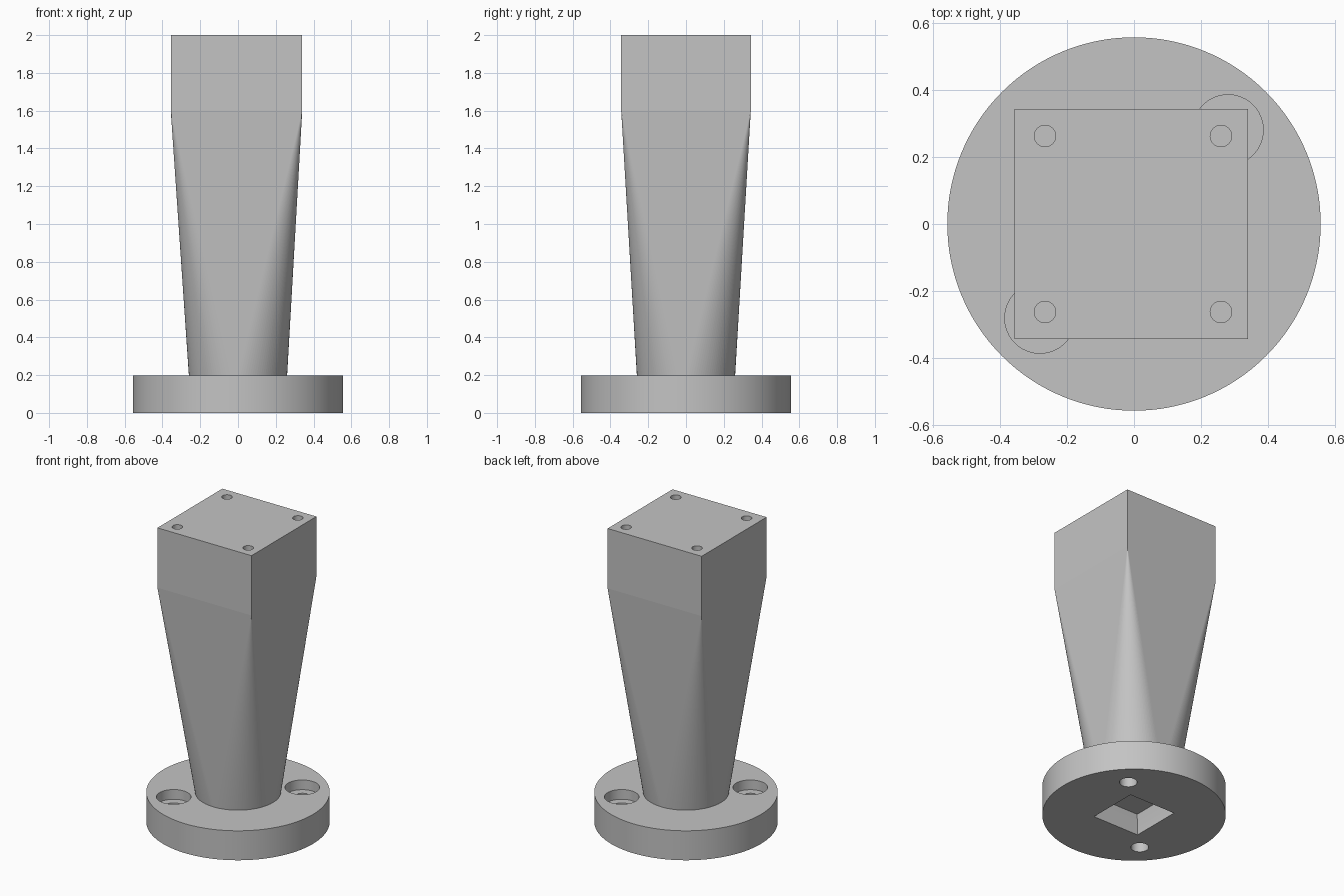
import bpy
import bmesh
from math import sin, cos, tau, radians

cube = bpy.data.objects.get("Cube")
if cube:
    bpy.data.objects.remove(cube, do_unlink=True)

grey = bpy.data.materials.new("light_grey")
grey.use_nodes = True
grey.diffuse_color = (0.55, 0.55, 0.55, 1)
grey.node_tree.nodes["Principled BSDF"].inputs["Base Color"].default_value = grey.diffuse_color

BASE_R, BASE_H = 0.556, 0.197
NECK_R, BLOCK_Z, TOP_Z = 0.26, 1.6, 2.0
HALF_X, HALF_Y, SHIFT = 0.348, 0.343, -0.008
CORNERS = [(1, 1), (-1, 1), (-1, -1), (1, -1)]


def finish(name, bm):
    bmesh.ops.recalc_face_normals(bm, faces=bm.faces)
    mesh = bpy.data.meshes.new(name)
    bm.to_mesh(mesh)
    bm.free()
    mesh.materials.append(grey)
    obj = bpy.data.objects.new(name, mesh)
    bpy.context.collection.objects.link(obj)
    return obj


def cylinder(name, r, x, y, z0, z1, sides=48):
    bpy.ops.mesh.primitive_cylinder_add(vertices=sides, radius=r, depth=z1 - z0,
                                        location=(x, y, (z0 + z1) / 2))
    obj = bpy.context.object
    obj.name = name
    obj.data.materials.append(grey)
    return obj


def square_stack(name, rings):
    """Closed solid through square rings given as (half width, height)."""
    bm = bmesh.new()
    loops = [[bm.verts.new((sx * h, sy * h, z)) for sx, sy in CORNERS] for h, z in rings]
    for a, b in zip(loops, loops[1:]):
        for i in range(4):
            j = (i + 1) % 4
            bm.faces.new((a[i], a[j], b[j], b[i]))
    bm.faces.new(loops[0])
    bm.faces.new(loops[-1])
    return finish(name, bm)


def cut(target, cutter):
    cutter.hide_render = True
    mod = target.modifiers.new("cut", "BOOLEAN")
    mod.operation = "DIFFERENCE"
    mod.solver = "EXACT"
    mod.object = cutter
    bpy.context.view_layer.objects.active = target
    bpy.ops.object.modifier_apply(modifier=mod.name)
    bpy.data.objects.remove(cutter, do_unlink=True)


# Round base with two counterbored bolt holes and a square socket underneath
base = cylinder("round_base", BASE_R, 0, 0, 0, BASE_H, 128)
for s in (-1, 1):
    p = s * 0.28
    cut(base, cylinder("bolt_hole", 0.054, p, p, -0.1, 0.3))
    cut(base, cylinder("counterbore", 0.105, p, p, BASE_H - 0.065, 0.3))
cut(base, square_stack("socket", [(0.172, -0.1), (0.172, 0.035), (0.155, 0.13)]))
bpy.ops.object.select_all(action="DESELECT")
base.select_set(True)
bpy.context.view_layer.objects.active = base
bpy.ops.object.shade_smooth_by_angle(angle=radians(30))

# Column: round neck lofted to a square block, with a cone fan under each corner
N = 128
Q = N // 4
bm = bmesh.new()
neck = [bm.verts.new((NECK_R * cos(tau * i / N), NECK_R * sin(tau * i / N), BASE_H))
        for i in range(N)]
low, high = [[bm.verts.new((SHIFT + sx * HALF_X, sy * HALF_Y, z)) for sx, sy in CORNERS]
             for z in (BLOCK_Z, TOP_Z)]
for i in range(N):
    bm.faces.new((neck[i], neck[(i + 1) % N], low[i // Q]))
for k in range(4):
    bm.faces.new((neck[k * Q], low[k], low[k - 1]))
    bm.faces.new((low[k - 1], low[k], high[k], high[k - 1]))
bm.faces.new(neck)
bm.faces.new(high)
column = finish("tapered_column", bm)

# Four mounting holes in the top
for sx, sy in CORNERS:
    cut(column, cylinder("mounting_hole", 0.032, -0.003 + sx * 0.262, sy * 0.262,
                         TOP_Z - 0.3, TOP_Z + 0.1, 32))
